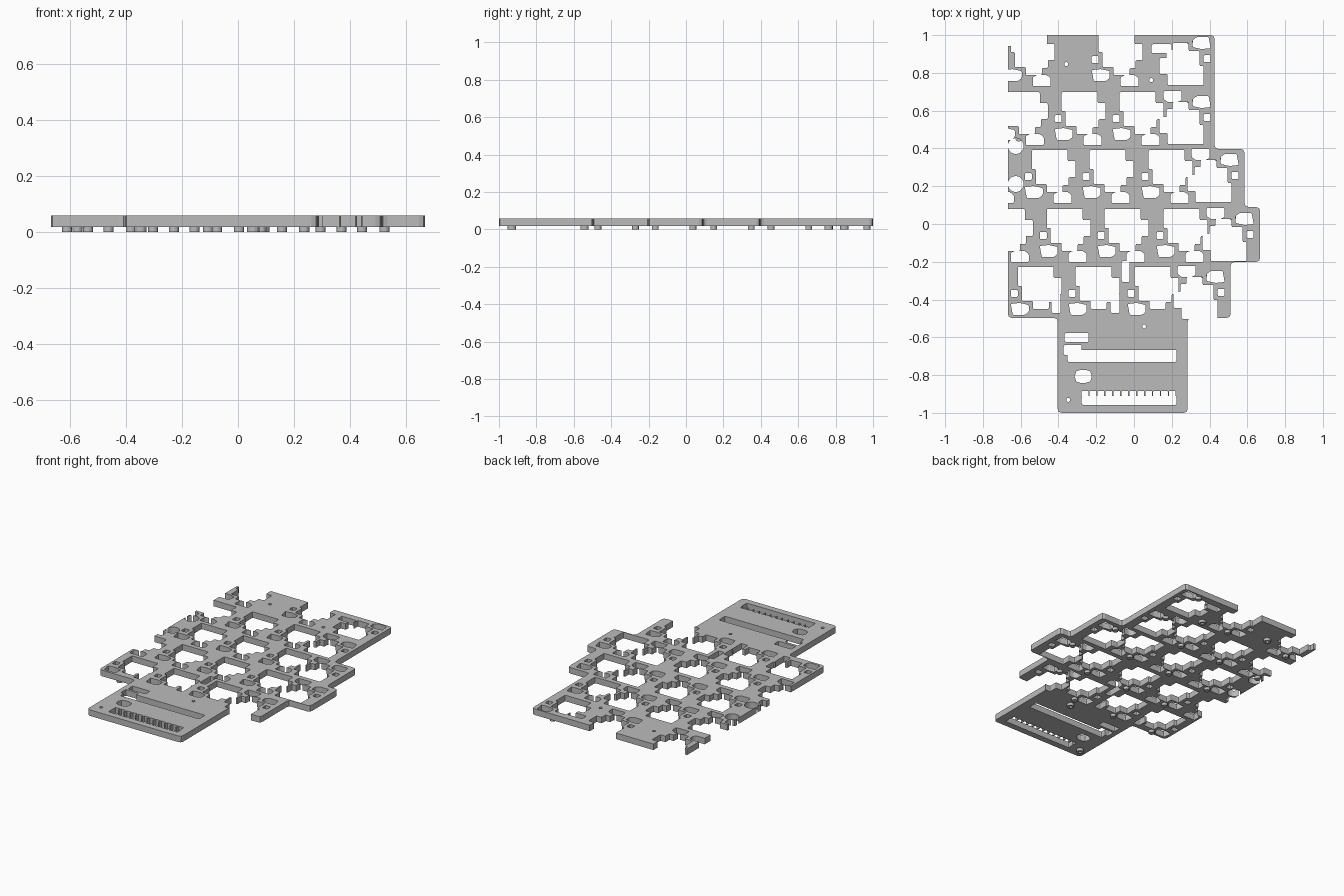
import bpy, bmesh, math
from mathutils import Vector
from mathutils.geometry import delaunay_2d_cdt

old = bpy.data.objects.get("Cube")
if old:
    bpy.data.objects.remove(old, do_unlink=True)

grey = bpy.data.materials.new("plain grey")
grey.use_nodes = True
colour = (0.5, 0.5, 0.5, 1)
grey.diffuse_color = colour
grey.node_tree.nodes["Principled BSDF"].inputs["Base Color"].default_value = colour

# Drawing units: 189 per model unit, y runs downwards
UNIT, CX, CY = 189, 1134.3, 225


def rounded(points, r):
    """Polygon with each corner replaced by a short curve."""
    pts = [Vector(p) for p in points]
    out = []
    for i, p in enumerate(pts):
        a, b = pts[i - 1] - p, pts[(i + 1) % len(pts)] - p
        p0 = p + a.normalized() * min(r, a.length * 0.45)
        p1 = p + b.normalized() * min(r, b.length * 0.45)
        out += [p0, (p0 + 2 * p + p1) / 4, p1]
    return out


def box(x0, y0, x1, y1, r=1.5):
    return rounded([(x0, y0), (x1, y0), (x1, y1), (x0, y1)], r)


def circle(x, y, r, n=20):
    return [Vector((x + r * math.cos(i * math.tau / n), y + r * math.sin(i * math.tau / n)))
            for i in range(n)]


def sheet(name, outlines, holes, z0, z1):
    """Flat sheet: area of the outlines minus the holes, given a thickness."""
    verts, loops = [], []
    for shape in outlines + holes:
        pts = [Vector(((p.x - CX) / UNIT, (CY - p.y) / UNIT)) for p in shape]
        area = sum(pts[i - 1].cross(pts[i]) for i in range(len(pts)))
        if area < 0:
            pts.reverse()
        loops.append(list(range(len(verts), len(verts) + len(pts))))
        verts += pts
    co, _, tris, _, _, source = delaunay_2d_cdt(verts, [], loops, 1, 1e-5)
    bm = bmesh.new()
    vs = [bm.verts.new((c.x, c.y, z0)) for c in co]
    n = len(outlines)
    for tri, src in zip(tris, source):
        if src and all(s < n for s in src):
            bm.faces.new([vs[i] for i in tri])
    bmesh.ops.delete(bm, geom=[v for v in bm.verts if not v.link_faces], context='VERTS')
    res = bmesh.ops.extrude_face_region(bm, geom=bm.faces[:])
    top = [g for g in res["geom"] if isinstance(g, bmesh.types.BMVert)]
    bmesh.ops.translate(bm, vec=(0, 0, z1 - z0), verts=top)
    bmesh.ops.recalc_face_normals(bm, faces=bm.faces)
    mesh = bpy.data.meshes.new(name)
    bm.to_mesh(mesh)
    bm.free()
    mesh.materials.append(grey)
    obj = bpy.data.objects.new(name, mesh)
    bpy.context.collection.objects.link(obj)
    return obj


# Key socket cutouts, relative to the top left of a key
SOCKET = [(7, 1), (43, 1), (43, 12), (51, 12), (51, 28), (44, 28), (44, 36),
          (38, 36), (38, 43), (22, 43), (22, 35), (11, 35), (11, 20), (7, 20)]
WIDE_LEFT = [(0, 38), (9, 37), (18, 39), (18, 46), (14, 49), (2, 49)]
WIDE_RIGHT = [(29, 45), (33, 43), (43, 43), (47, 46), (47, 54), (29, 54)]
PEG = [(0, 24), (7, 24), (7, 31), (0, 31)]

holes, feet = [], []


def key(x, y, parts, flip=False):
    for part in parts:
        pts = [(x + 17 - a, y + 54 - b) if flip else (x + a, y + b) for a, b in part]
        holes.append(rounded(pts, 1.2))


# Regular keys, row by row
rows = {33: (1004, 1092), 92: (997, 1055, 1113), 150: (1025, 1083, 1142),
        209: (982, 1040, 1098, 1157), 267: (1011, 1069, 1128)}
for y, starts in rows.items():
    for x in starts:
        parts = [SOCKET, WIDE_LEFT]
        if x > 1008:
            parts.append(PEG)
        if y != 267:
            parts.append(WIDE_RIGHT)
        key(x, y, parts)
        if x + 22 > 1012:
            feet.append((x + 22, y + 47))
key(967, 150, [WIDE_RIGHT])

# End keys, turned half round
for y, x in zip(rows, (1194, 1194, 1222, 1237, 1208)):
    key(x, y, [SOCKET, WIDE_LEFT, PEG] + ([WIDE_RIGHT] if y != 33 else []), flip=True)
    feet.append((x - 4, y + 9))

# Odd slots near the keys and the notched left edge
for b in ((1052, 295, 1061, 314), (1111, 295, 1120, 314), (1122, 262, 1130, 283),
          (1152, 45, 1172, 54), (1000, 30, 1014, 47)):
    holes.append(box(*b))
holes += [circle(1016, 147, 8), circle(1016, 185, 8)]

# Controller bay: slots, button hole and toothed pin slot
for b in ((1065, 334, 1089, 343), (1064, 346, 1082, 356), (1068, 351, 1177, 363),
          (1082, 397, 1177, 406)):
    holes.append(box(*b))
holes.append(box(1075, 371, 1092, 384, 6))
for i in range(12):
    x = 1082 + i * 7.95
    holes.append(box(x, 392, x + 6.6, 398, 0.5))

# Screw holes
screws = [(1066.5, 65), (1151.5, 81), (1144.5, 327.5), (1068.5, 401)]
screw_holes = [circle(x, y, 2, 12) for x, y in screws]

# Plate outline
edge = [(1008.2, 36), (1215, 36), (1215, 150), (1245, 150), (1245, 208), (1260.4, 208),
        (1260.4, 263), (1231, 263), (1231, 319), (1188, 319), (1188, 414),
        (1058, 414), (1058, 319), (1008.2, 319)]
sheet("key_plate", [rounded(edge, 4)], holes + screw_holes, 0.018, 0.058)

# Short feet and screw bosses under the plate
sheet("feet", [circle(x, y, 3.4) for x, y in feet], [], 0, 0.0185)
sheet("screw_bosses", [circle(x, y, 4.2) for x, y in screws], screw_holes, 0, 0.0185)
